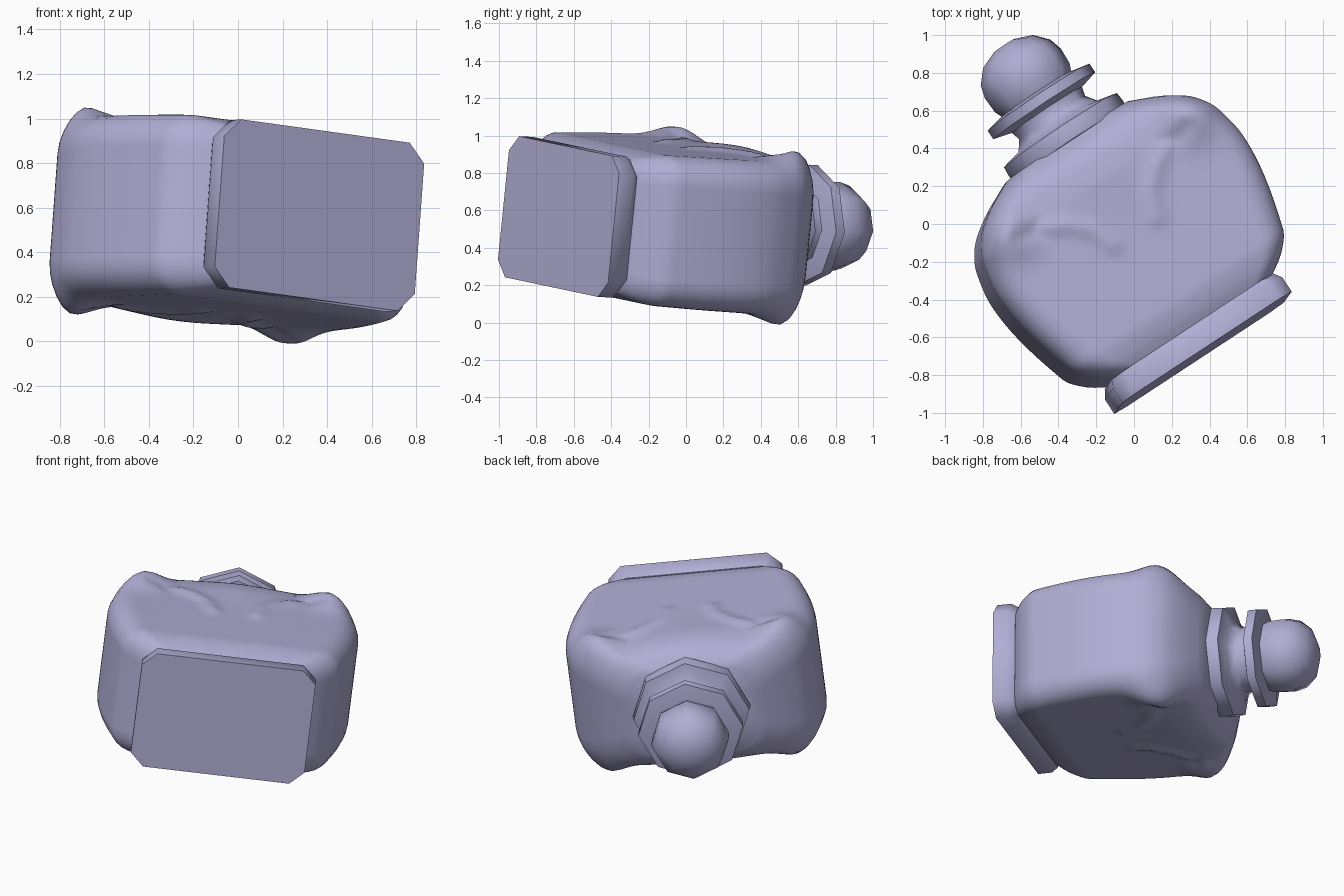
import bpy, bmesh, math
from mathutils import Matrix, Vector

cube = bpy.data.objects.get("Cube")
if cube:
    bpy.data.objects.remove(cube)

glass = bpy.data.materials.new("pale lavender")
glass.use_nodes = True
colour = (0.44, 0.42, 0.66, 1)
glass.diffuse_color = colour
glass.node_tree.nodes["Principled BSDF"].inputs["Base Color"].default_value = colour

# The bottle lies on its back: local x = width, y = bottle axis, z = thickness
width = Vector((0.83, 0.545, -0.115)).normalized()
axis = Vector((0.08, 0.105, 0.99)).cross(width).normalized()
thick = width.cross(axis)
pose = Matrix((width, axis, thick)).transposed().to_4x4()
pose.translation = Vector((0, 0, 0.55))


def rounded_rect(w, h, r, arc=6, side=1):
    """Loop of a rectangle with rounded corners and subdivided sides."""
    corners = []
    for k, (sx, sz) in enumerate([(1, 1), (-1, 1), (-1, -1), (1, -1)]):
        for i in range(arc + 1):
            t = math.pi / 2 * (k + i / arc)
            corners.append(Vector((sx * (w - r) + r * math.cos(t), sz * (h - r) + r * math.sin(t))))
    loop = []
    for i, p in enumerate(corners):
        q = corners[(i + 1) % len(corners)]
        steps = side if (i + 1) % (arc + 1) == 0 else 1
        loop += [p.lerp(q, s / steps) for s in range(steps)]
    return loop


def polygon(r, sides=8):
    return [Vector((r * math.cos(math.tau * i / sides), r * math.sin(math.tau * i / sides)))
            for i in range(sides)]


def loft(name, rings, centre=(0, 0), shape=None, angle=35):
    """Skin a list of (axis position, loop) rings and cap both ends."""
    bm = bmesh.new()
    rows = [[bm.verts.new((p.x + centre[0], a, p.y + centre[1])) for p in loop] for a, loop in rings]
    n = len(rows[0])
    for r0, r1 in zip(rows, rows[1:]):
        for i in range(n):
            j = (i + 1) % n
            bm.faces.new((r0[i], r0[j], r1[j], r1[i]))
    bm.faces.new(rows[0])
    bm.faces.new(rows[-1])
    if shape:
        for v in bm.verts:
            shape(v.co)
    bmesh.ops.recalc_face_normals(bm, faces=bm.faces)
    mesh = bpy.data.meshes.new(name)
    bm.to_mesh(mesh)
    bm.free()
    mesh.materials.append(glass)
    obj = bpy.data.objects.new(name, mesh)
    bpy.context.collection.objects.link(obj)
    obj.matrix_world = pose
    bpy.ops.object.select_all(action='DESELECT')
    obj.select_set(True)
    bpy.context.view_layer.objects.active = obj
    bpy.ops.object.shade_smooth_by_angle(angle=math.radians(angle))


# Heart-shaped body: axis position, half width, half thickness, corner radius
body_profile = [
    (-0.65, 0.48, 0.35, 0.11), (-0.57, 0.60, 0.385, 0.13), (-0.47, 0.68, 0.405, 0.14),
    (0.06, 0.78, 0.41, 0.15), (0.25, 0.75, 0.41, 0.16), (0.37, 0.685, 0.40, 0.18),
    (0.47, 0.56, 0.37, 0.19), (0.555, 0.39, 0.29, 0.18)]
CX, CZ = -0.062, -0.025
crease = [Vector(p) for p in [(0.14, -0.05), (0.18, 0.07), (0.28, 0.17), (0.40, 0.23), (0.54, 0.26)]]


def slopes(k):
    """Tangents of profile column k that never overshoot."""
    d = [(q[k] - p[k]) / (q[0] - p[0]) for p, q in zip(body_profile, body_profile[1:])]
    inner = [2 * a * b / (a + b) if a * b > 0 else 0 for a, b in zip(d, d[1:])]
    return [d[0]] + inner + [d[-1]]


def smooth_stations():
    tangents = [slopes(k) for k in range(4)]
    stations = []
    for i, (p, q) in enumerate(zip(body_profile, body_profile[1:])):
        span = q[0] - p[0]
        steps = max(3, round(span / 0.025))
        for s in range(steps):
            t = s / steps
            ease = t * t * (3 - 2 * t)
            stations.append([
                p[k] + (q[k] - p[k]) * ease
                + span * t * (1 - t) * ((1 - t) * tangents[k][i] - t * tangents[k][i + 1])
                for k in range(4)])
    return stations + [body_profile[-1]]


def bump(d, size):
    return math.exp(-(d / size) ** 2)


def sculpt(co):
    """Raise the shoulder lobes, sink the neck valley and press in the creases."""
    p = Vector((abs(co.x - CX), co.y))
    z = co.z - CZ
    near = 9
    for a, b in zip(crease, crease[1:]):
        t = max(0, min(1, (p - a).dot(b - a) / (b - a).length_squared))
        near = min(near, (p - a.lerp(b, t)).length)
    lift = 0.065 * bump((p - Vector((0.58, 0.31))).length, 0.14)
    lift -= 0.025 * bump((p - Vector((0.0, 0.36))).length, 0.28)
    lift -= 0.018 * bump(near, 0.045)
    weight = max(0, min(1, (abs(z) - 0.15) / 0.22))
    co.z += math.copysign(lift * weight, z)


loft("bottle_body", [(a, rounded_rect(w, h, r, 6, 50)) for a, w, h, r in smooth_stations()],
     (CX, CZ), sculpt, 50)

# Thick chamfered base plate
loft("base_plate", [(a, rounded_rect(0.54 * s, 0.38 * s, 0.085, 1))
                    for a, s in [(-0.77, 1), (-0.68, 1), (-0.635, 0.95)]], (-0.07, -0.025), angle=50)

# Eight-sided neck with a collar, and a stopper with a flange and a ball
neck_profile = [(0.54, 0.36), (0.575, 0.365), (0.63, 0.36), (0.655, 0.25), (0.71, 0.21), (0.78, 0.23)]
flange_profile = [(0.755, 0.21), (0.785, 0.325), (0.84, 0.325), (0.86, 0.22)]
ball_profile = [(0.83, 0.21), (0.90, 0.238), (0.99, 0.242), (1.06, 0.222), (1.13, 0.16), (1.168, 0.065)]
for name, profile, angle in [("neck_collar", neck_profile, 50), ("stopper_flange", flange_profile, 50),
                             ("stopper_ball", ball_profile, 60)]:
    loft(name, [(a, polygon(r)) for a, r in profile], (-0.05, 0), angle=angle)
